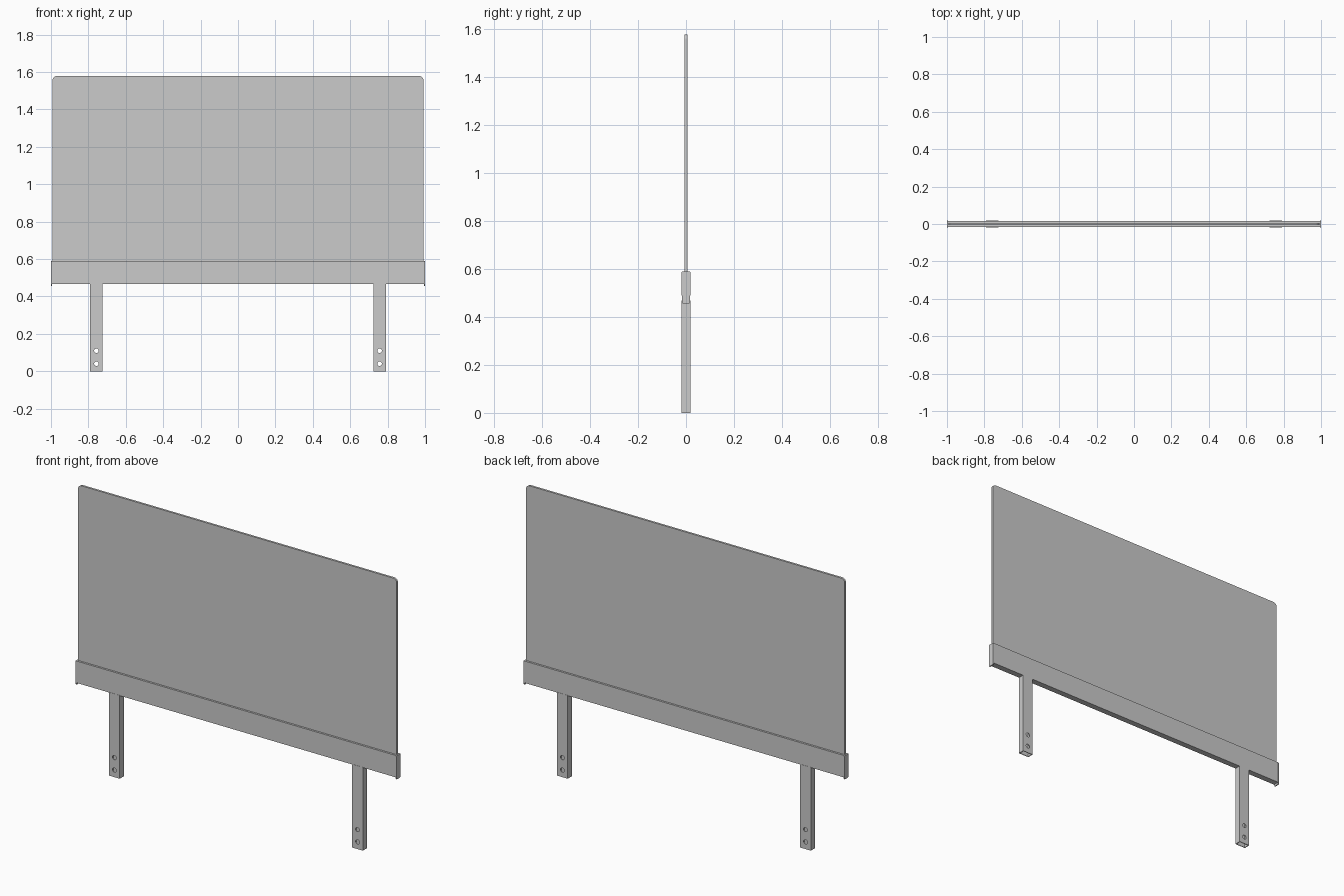
import bpy, bmesh, math
from mathutils import Matrix, Vector

if "Cube" in bpy.data.objects:
    bpy.data.objects.remove(bpy.data.objects["Cube"])


def new_object(name, bm):
    bmesh.ops.recalc_face_normals(bm, faces=bm.faces)
    mesh = bpy.data.meshes.new(name)
    bm.to_mesh(mesh)
    bm.free()
    obj = bpy.data.objects.new(name, mesh)
    bpy.context.collection.objects.link(obj)
    return obj


def prism(name, points, direction):
    """Closed outline pushed along a direction."""
    bm = bmesh.new()
    face = bm.faces.new([bm.verts.new(p) for p in points])
    ext = bmesh.ops.extrude_face_region(bm, geom=[face], use_keep_orig=True)
    moved = [g for g in ext["geom"] if isinstance(g, bmesh.types.BMVert)]
    bmesh.ops.translate(bm, verts=moved, vec=Vector(direction))
    return new_object(name, bm)


def mirror_x(obj):
    obj.modifiers.new("mirror", 'MIRROR').use_axis[0] = True


RAIL_BOTTOM, RAIL_TOP, HALF_DEPTH = 0.467, 0.59, 0.018

# Thin upright panel with rounded top corners
W, TOP, R, T = 0.992, 1.578, 0.022, 0.006
outline = [(-W, -T, 0.50), (W, -T, 0.50)]
for cx, start in ((W - R, 0), (R - W, 90)):
    for i in range(9):
        a = math.radians(start + i * 90 / 8)
        outline.append((cx + R * math.cos(a), -T, TOP - R + R * math.sin(a)))
panel = prism("panel", outline, (0, 2 * T, 0))

# Bottom rail that grips the panel
D = HALF_DEPTH - 0.001
rail = prism("bottom_rail",
             [(-0.995, -D, RAIL_BOTTOM), (-0.995, D, RAIL_BOTTOM),
              (-0.995, D, RAIL_TOP), (-0.995, -D, RAIL_TOP)], (1.99, 0, 0))

# End caps, reaching slightly below the rail and tapering at the bottom
H = HALF_DEPTH
half = [(H - 0.004, 0.456), (H - 0.001, 0.462), (H, 0.50), (H, RAIL_TOP - 0.003), (H - 0.003, RAIL_TOP)]
profile = half + [(-y, z) for y, z in reversed(half)]
cap = prism("rail_end_caps", [(0.994, y, z) for y, z in profile], (0.006, 0, 0))
mirror_x(cap)

# Hollow rectangular legs, open at the bottom
LEG_X, LEG_HALF = 0.757, 0.033
bm = bmesh.new()
leg_top = RAIL_BOTTOM + 0.002
bmesh.ops.create_cube(bm, size=1, matrix=Matrix.Translation((LEG_X, 0, leg_top / 2))
                      @ Matrix.Diagonal((2 * LEG_HALF, 2 * HALF_DEPTH, leg_top, 1)))
bm.normal_update()
bmesh.ops.delete(bm, geom=[f for f in bm.faces if abs(f.normal.z) > 0.9], context='FACES_ONLY')
leg = new_object("legs", bm)
wall = leg.modifiers.new("wall", 'SOLIDIFY')
wall.thickness = 0.004
wall.offset = -1
wall.use_even_offset = True

# Bolt holes through the legs
bm = bmesh.new()
for z in (0.04, 0.11):
    bmesh.ops.create_cone(bm, cap_ends=True, segments=24, radius1=0.012, radius2=0.012, depth=0.1,
                          matrix=Matrix.Translation((LEG_X, 0, z)) @ Matrix.Rotation(math.pi / 2, 4, 'X'))
cutter = new_object("bolt_hole_cutter", bm)
cutter.hide_render = True
cutter.display_type = 'WIRE'
holes = leg.modifiers.new("bolt_holes", 'BOOLEAN')
holes.operation = 'DIFFERENCE'
holes.solver = 'EXACT'
holes.object = cutter
mirror_x(leg)
